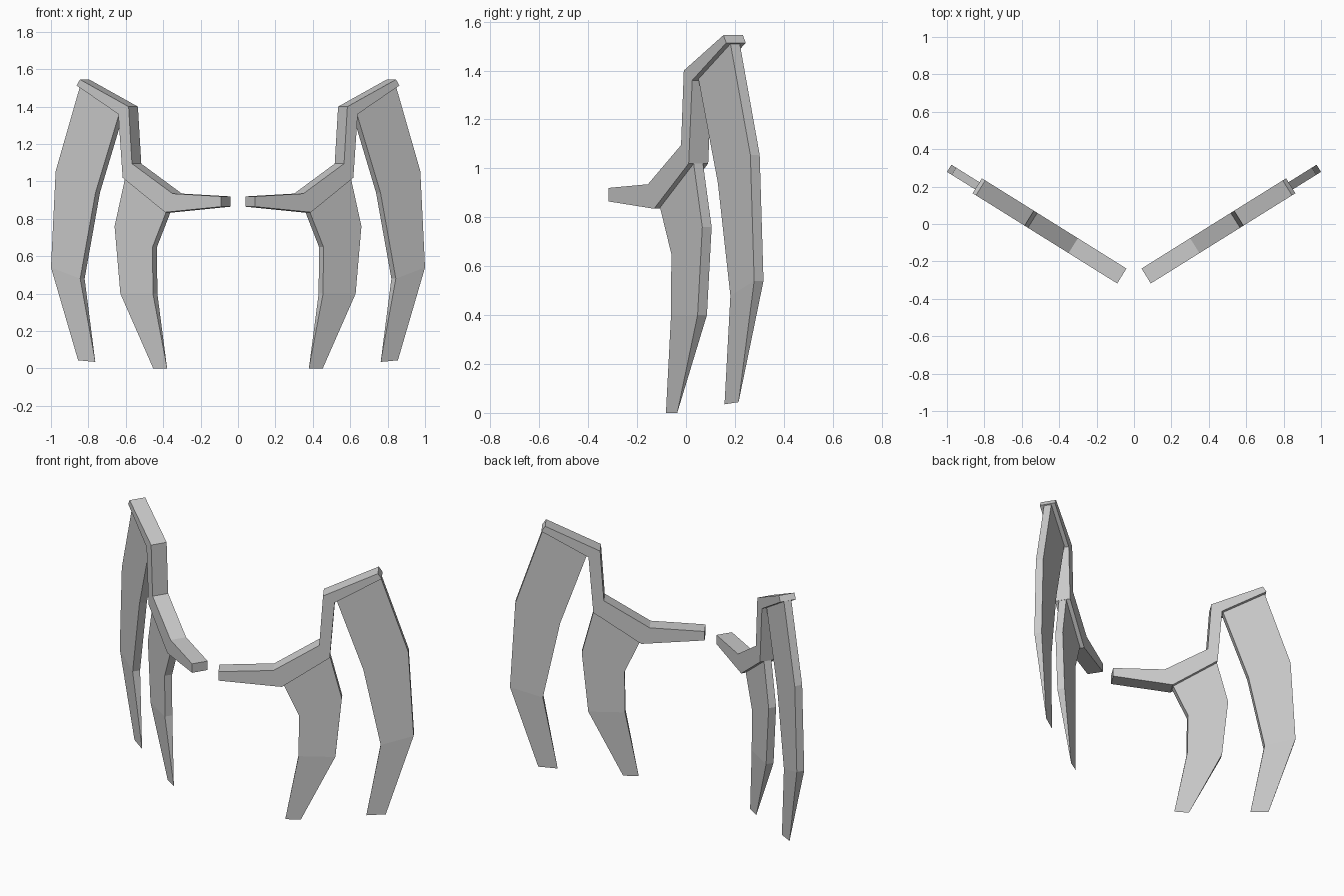
import bpy, bmesh
from mathutils import Vector

cube = bpy.data.objects.get("Cube")
if cube:
    bpy.data.objects.remove(cube, do_unlink=True)

# Single plain grey
grey = bpy.data.materials.new("light_grey")
grey.use_nodes = True
grey.diffuse_color = (0.6, 0.6, 0.6, 1)
grey.node_tree.nodes["Principled BSDF"].inputs["Base Color"].default_value = (0.6, 0.6, 0.6, 1)

# Each wing lies in a vertical plane swept back by this slope
SLOPE = 0.624
NORMAL = Vector((SLOPE, -1, 0)).normalized()


def plate(name, rows, side):
    """Strip of box sections; each row is (x, z, x, z, thickness) on the wing plane."""
    bm = bmesh.new()
    rings = []
    for xa, za, xb, zb, thick in rows:
        a, b = (Vector((x, -0.278 + SLOPE * (x - 0.065), z)) for x, z in ((xa, za), (xb, zb)))
        off = NORMAL * thick / 2
        ring = []
        for p in (a + off, b + off, b - off, a - off):
            ring.append(bm.verts.new((p.x * side, p.y, p.z)))
        rings.append(ring)
    for lo, hi in zip(rings, rings[1:]):
        for i in range(4):
            j = (i + 1) % 4
            bm.faces.new((lo[i], lo[j], hi[j], hi[i]))
    bm.faces.new(rings[0])
    bm.faces.new(rings[-1])
    # Tips with no thickness close to a sharp edge
    bmesh.ops.remove_doubles(bm, verts=bm.verts, dist=0.0005)
    bmesh.ops.recalc_face_normals(bm, faces=bm.faces)
    mesh = bpy.data.meshes.new(name)
    bm.to_mesh(mesh)
    bm.free()
    mesh.materials.append(grey)
    bpy.context.collection.objects.link(bpy.data.objects.new(name, mesh))


BAR, BLADE = 0.094, 0.045

# Stepped arm: upper edge then lower edge, from the inner end outward
arm = [
    (0.065, 0.92, 0.065, 0.865, BAR),
    (0.325, 0.935, 0.365, 0.835, BAR),
    (0.542, 1.095, 0.592, 1.02, BAR),
    (0.560, 1.40, 0.615, 1.36, BAR),
    (0.820, 1.545, 0.838, 1.513, BAR),
]
# Blades: inner edge then outer edge, from the arm down to the sharp tip
outer_blade = [
    (0.618, 1.38, 0.828, 1.525, BLADE),
    (0.750, 0.94, 0.963, 1.055, BLADE),
    (0.832, 0.48, 0.988, 0.54, BLADE),
    (0.763, 0.035, 0.855, 0.044, 0),
]
inner_blade = [
    (0.365, 0.855, 0.588, 1.035, BLADE),
    (0.445, 0.65, 0.648, 0.76, BLADE),
    (0.443, 0.40, 0.617, 0.40, BLADE),
    (0.379, 0.0, 0.453, 0.0, 0),
]

for label, side in (("left", 1), ("right", -1)):
    plate(label + "_wing_arm", arm, side)
    plate(label + "_outer_blade", outer_blade, side)
    plate(label + "_inner_blade", inner_blade, side)
